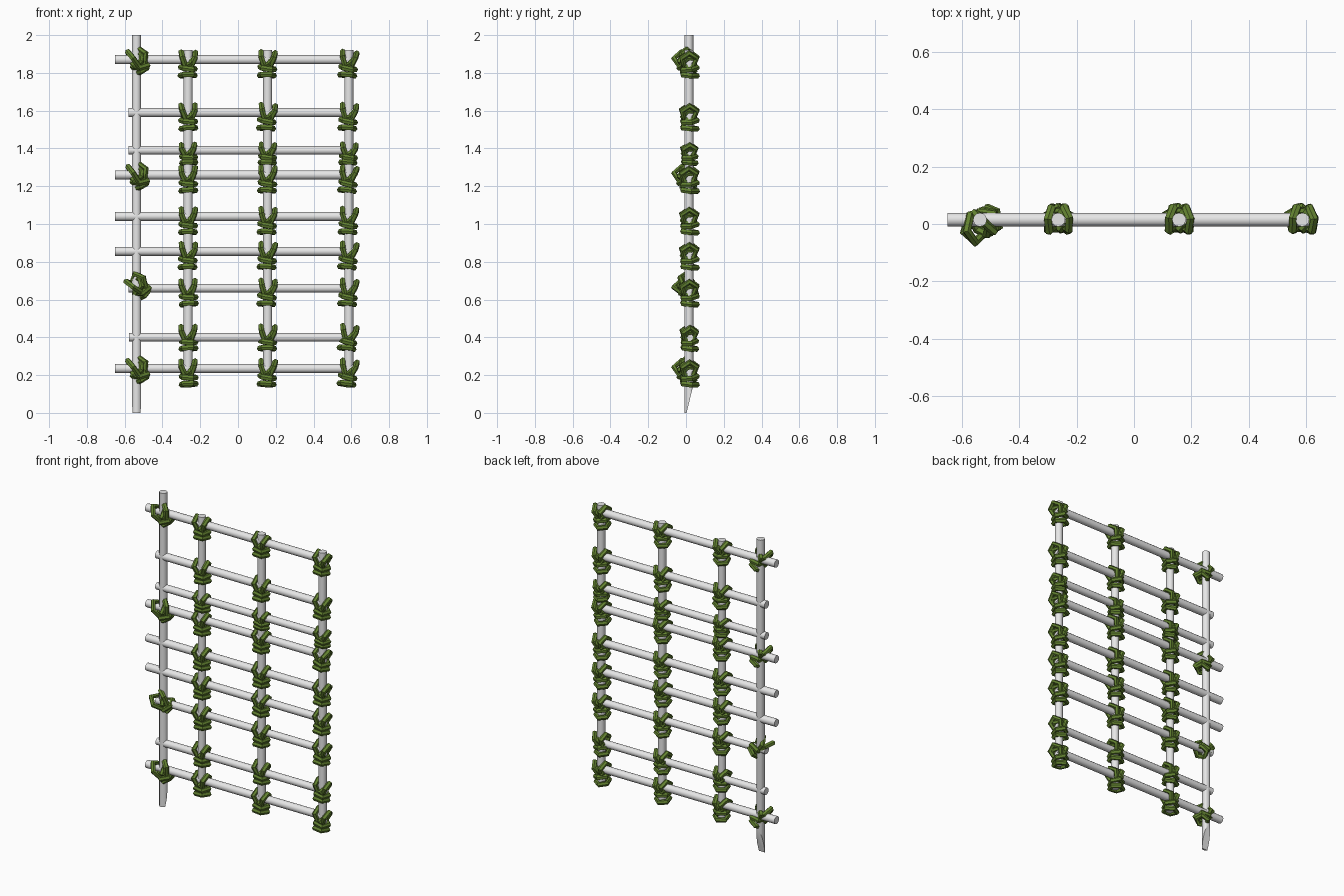
import bpy, bmesh, math, random
from mathutils import Vector, Matrix, Euler

if "Cube" in bpy.data.objects:
    bpy.data.objects.remove(bpy.data.objects["Cube"])

random.seed(4)
Y = 0.015          # plane of the poles
R = 0.024          # pole radius


def material(name, col):
    m = bpy.data.materials.new(name)
    m.diffuse_color = (*col, 1)
    m.use_nodes = True
    m.node_tree.nodes["Principled BSDF"].inputs["Base Color"].default_value = m.diffuse_color
    return m


POLE = material("pale grey wood", (0.8, 0.8, 0.8))
ROPE = material("vine green", (0.125, 0.225, 0.03))


def pole(name, a, b, r=R, cut=None):
    """Round pole from a to b, optionally sliced by a plane (point, normal)."""
    a, b = Vector(a), Vector(b)
    bm = bmesh.new()
    bmesh.ops.create_cone(bm, cap_ends=True, segments=12, radius1=r, radius2=r,
                          depth=(b - a).length)
    rot = (b - a).to_track_quat('Z', 'Y').to_matrix().to_4x4()
    bmesh.ops.transform(bm, verts=bm.verts, matrix=Matrix.Translation((a + b) / 2) @ rot)
    if cut:
        geom = bm.verts[:] + bm.edges[:] + bm.faces[:]
        res = bmesh.ops.bisect_plane(bm, geom=geom, plane_co=cut[0], plane_no=cut[1],
                                     clear_outer=True)
        edges = [e for e in res["geom_cut"] if isinstance(e, bmesh.types.BMEdge)]
        bmesh.ops.contextual_create(bm, geom=edges)
        bmesh.ops.recalc_face_normals(bm, faces=bm.faces)
    me = bpy.data.meshes.new(name)
    bm.to_mesh(me)
    bm.free()
    me.materials.append(POLE)
    ob = bpy.data.objects.new(name, me)
    bpy.context.collection.objects.link(ob)
    finish(ob)


def finish(ob):
    bpy.ops.object.select_all(action='DESELECT')
    ob.select_set(True)
    bpy.context.view_layer.objects.active = ob
    if ob.type == 'CURVE':
        bpy.ops.object.convert(target='MESH')
    bpy.ops.object.shade_smooth_by_angle(angle=math.radians(40))


def ring(axis, centre, r, tilt, n=5, phase=0.0):
    """Angular loop of rope round a pole running along the axis."""
    pts = []
    for i in range(n):
        t = math.tau * i / n + phase
        c, s = r * math.cos(t), r * math.sin(t)
        p = Vector((0, s, c)) if axis == 'x' else Vector((c, s, 0))
        pts.append(Euler(tilt).to_matrix() @ p + Vector(centre))
    return pts


def lashing(name, joints):
    """Rope object: joints are (location, rotation, scale, loops)."""
    cu = bpy.data.curves.new(name, 'CURVE')
    cu.dimensions = '3D'
    cu.bevel_depth = 0.0155
    cu.bevel_resolution = 1
    for loc, rot, scale, loops in joints:
        mat = Matrix.LocRotScale(Vector(loc), Euler(rot), Vector(scale))
        for pts in loops:
            sp = cu.splines.new('POLY')
            sp.points.add(len(pts) - 1)
            for q, p in zip(sp.points, pts):
                q.co = (*(mat @ p), 1)
            sp.use_cyclic_u = True
    cu.materials.append(ROPE)
    ob = bpy.data.objects.new(name, cu)
    bpy.context.collection.objects.link(ob)
    finish(ob)


# Square knot: two loops splayed in a V over the rung, a diagonal
# strand across the joint, and two loops round the upright
SQUARE = [
    ring('x', (-0.024, 0, 0.0), 0.041, (0, -0.34, -0.15)),
    ring('x', (0.024, 0, 0.0), 0.041, (0, 0.34, 0.15)),
    ring('x', (0.0, 0, -0.012), 0.037, (0, 0.75, 0.5), phase=0.6),
    ring('z', (0, 0, -0.046), 0.041, (0.10, 0.10, 0), phase=0.3),
    ring('z', (0, 0, -0.082), 0.041, (-0.10, -0.04, 0), phase=0.3),
]
# Diagonal knot: loops crossing over the stake joint
DIAGONAL = [
    ring('x', (-0.020, -0.004, 0.010), 0.051, (0, -0.25, -0.35)),
    ring('x', (0.020, -0.004, 0.005), 0.048, (0, 0.35, 0.35)),
    ring('x', (0.0, -0.004, 0.0), 0.040, (0, 0.9, 0.3), phase=0.6),
    ring('z', (0.005, -0.006, -0.035), 0.043, (0.2, 0.15, 0), phase=0.3),
    ring('z', (0.005, 0, -0.062), 0.036, (-0.1, -0.1, 0), phase=0.3),
]

# Rungs: height and left end
RUNGS = [(0.235, -0.65), (0.40, -0.577), (0.66, -0.58), (0.855, -0.65), (1.04, -0.65),
         (1.26, -0.65), (1.39, -0.58), (1.59, -0.58), (1.87, -0.65)]
for i, (z, x0) in enumerate(RUNGS):
    pole(f"rung_{i + 1}", (x0, Y, z), (0.61, Y, z), 0.0225 if z in (0.40, 0.66, 1.39) else R)

# Hinge stake, sharpened by a slanted cut at the back of its foot
pole("hinge_stake", (-0.537, Y, 0), (-0.537, Y, 2), R,
     ((0, 0.003, 0), Vector((0, 0.14, -0.034)).normalized()))

# Uprights and their lashings
for i, x in enumerate((-0.264, 0.157, 0.587)):
    pole(f"upright_{i + 1}", (x, Y, 0.15), (x, Y, 1.92))
    joints = []
    for z, _ in RUNGS:
        s, dz = (1, 1, 1), 0.0
        if z == 1.39:
            s = (0.95, 0.85, 0.78)
        if z == 0.40:
            s, dz = (1, 0.92, 0.95), 0.02
        lean = (0.0, 0.06, 0.12)[i] + random.uniform(-0.04, 0.04)
        joints.append(((x, Y + 0.002, z + dz), (0, lean, random.uniform(-0.1, 0.1)), s, SQUARE))
    lashing(f"upright_lashing_{i + 1}", joints)

# Lashings tying the stake to four of the rungs
lashing("stake_lashing", [
    ((-0.536, Y - 0.014, z), (0, -0.42 + d, 0.5), (1, 1, 1), DIAGONAL)
    for z, d in ((0.235, 0), (0.675, -0.35), (1.26, 0.05), (1.87, 0))])
